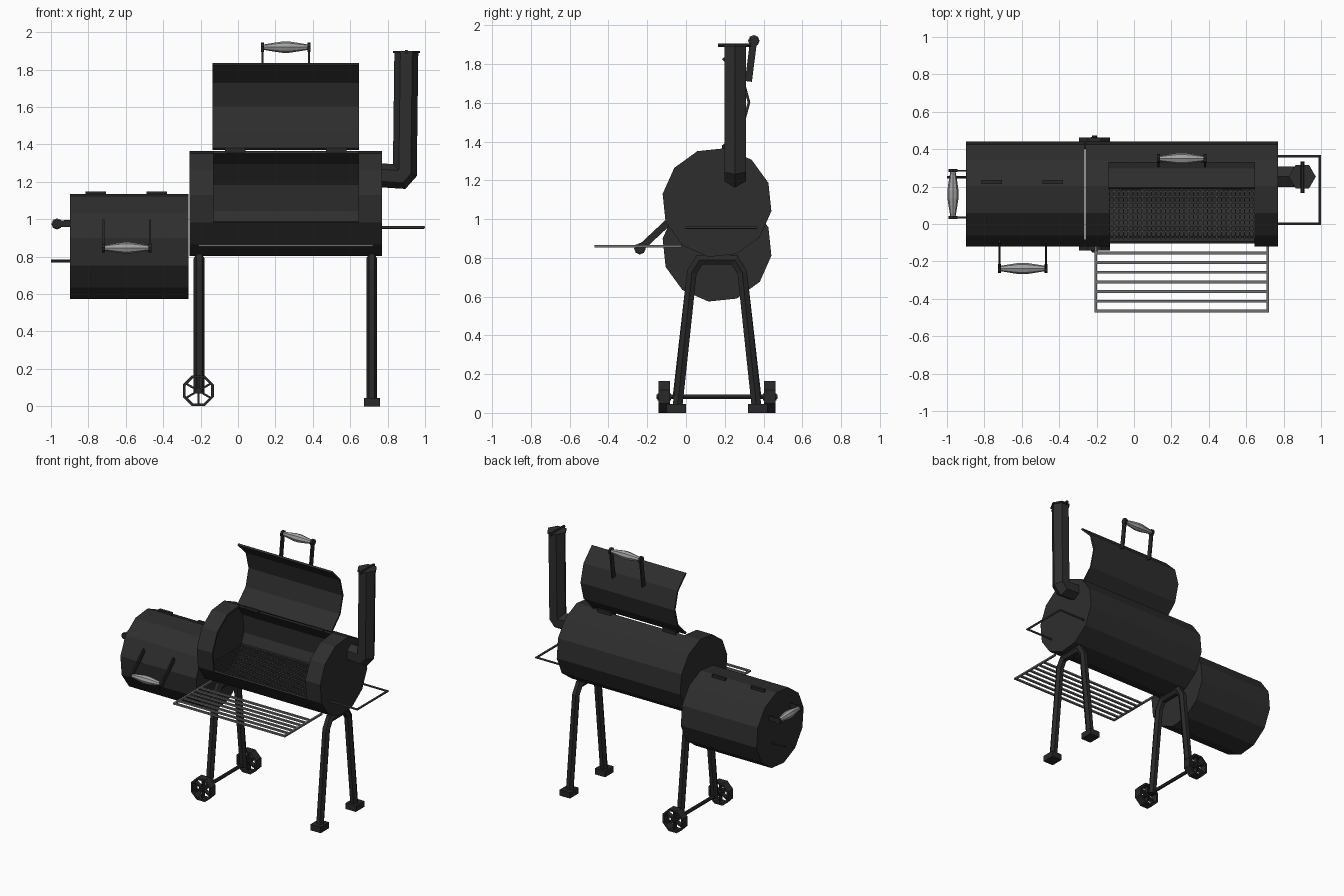
import bpy, bmesh
from math import cos, sin, pi, radians
from mathutils import Vector, Matrix

if "Cube" in bpy.data.objects:
    bpy.data.objects.remove(bpy.data.objects["Cube"])

def material(name, v):
    m = bpy.data.materials.new(name)
    m.diffuse_color = (v, v, v, 1)
    m.use_nodes = True
    m.node_tree.nodes["Principled BSDF"].inputs["Base Color"].default_value = m.diffuse_color
    return m

BLACK = material("black_steel", 0.027)
FRAME = material("frame_black", 0.021)
ROD = material("dark_rod", 0.06)
GRATE = material("grate_steel", 0.16)
GRIP = material("grip_grey", 0.36)
CY, R = 0.16, 0.284          # barrel axis y, radius

def finish(bm, name, mat):
    me = bpy.data.meshes.new(name)
    bm.to_mesh(me)
    bm.free()
    me.materials.append(mat)
    ob = bpy.data.objects.new(name, me)
    bpy.context.collection.objects.link(ob)
    return ob

def solidify(ob, t):
    m = ob.modifiers.new("thickness", 'SOLIDIFY')
    m.thickness, m.offset = t, -1

def add_box(bm, c, s):
    bmesh.ops.create_cube(bm, size=1, matrix=Matrix.Translation(c) @ Matrix.Diagonal((*s, 1)))

def box(name, c, s, mat):
    bm = bmesh.new()
    add_box(bm, c, s)
    return finish(bm, name, mat)

def add_tube(bm, path, r, n, start=0.0, up=(1, 0, 0), closed_ends=True):
    """Sweep an n-gon along a path with mitred corners; r may be one radius per point."""
    p = [Vector(q) for q in path]
    rad = r if isinstance(r, (list, tuple)) else [r] * len(p)
    d = (p[1] - p[0]).normalized()
    u = Vector(up)
    u = (u - d * u.dot(d)).normalized()
    w = d.cross(u)
    offs = [u * cos(start + 2 * pi * k / n) + w * sin(start + 2 * pi * k / n) for k in range(n)]
    rings = []
    for i, q in enumerate(p):
        if i:
            d = (q - p[i - 1]).normalized()
            nxt = (p[i + 1] - q).normalized() if i < len(p) - 1 else d
            nrm = (d + nxt).normalized()
            offs = [o - d * (o.dot(nrm) / d.dot(nrm)) for o in offs]
        rings.append([bm.verts.new(q + o * rad[i]) for o in offs])
    for a, b in zip(rings, rings[1:]):
        for k in range(n):
            bm.faces.new((a[k], a[(k + 1) % n], b[(k + 1) % n], b[k]))
    bm.faces.new(rings[0][::-1])
    bm.faces.new(rings[-1])

def tube(name, path, r, n, mat, **kw):
    bm = bmesh.new()
    add_tube(bm, path, r, n, **kw)
    return finish(bm, name, mat)

def drum(name, xs, cz, skip=()):
    """Twelve-sided closed drum; faces in the middle section listed in skip are left open."""
    bm = bmesh.new()
    ang = [radians(21 + 30 * k) for k in range(12)]
    rings = [[bm.verts.new((x, CY + R * cos(a), cz + R * sin(a))) for a in ang] for x in xs]
    for i in range(len(xs) - 1):
        for k in range(12):
            if i == 1 and k in skip:
                continue
            j = (k + 1) % 12
            bm.faces.new((rings[i][k], rings[i][j], rings[i + 1][j], rings[i + 1][k]))
    bm.faces.new(rings[0][::-1])
    bm.faces.new(rings[-1])
    return finish(bm, name, BLACK)

# cooking barrel with a four-facet opening, and the firebox
solidify(drum("cooking_barrel", [-0.26, -0.13, 0.645, 0.77], 1.085, range(2, 6)), 0.014)
drum("firebox", [-0.897, -0.265], 0.855)

# raised lid: four facets of the same curve, standing on the hinge
bm = bmesh.new()
rows = []
for k in range(5):
    a = radians(-60 + 30 * k)
    y, z = 0.06 + 0.272 * cos(a), 1.602 + 0.268 * sin(a)
    rows.append([bm.verts.new((x, y, z)) for x in (-0.135, 0.648)])
for a, b in zip(rows, rows[1:]):
    bm.faces.new((a[0], b[0], b[1], a[1]))
solidify(finish(bm, "lid", BLACK), 0.014)

# hinges
for i, x in enumerate((-0.015, 0.525)):
    box(f"lid_hinge_{i}", (x, 0.205, 1.37), (0.11, 0.04, 0.024), FRAME)
for i, x in enumerate((-0.76, -0.435)):
    box(f"firebox_hinge_{i}", (x, 0.225, 1.137), (0.11, 0.02, 0.02), FRAME)

# handles: two flat posts and a spindle grip
def handle(name, centre, axis, base, tip):
    c, ax = Vector(centre), Vector(axis)
    for s in (-1, 1):
        o = ax * (0.125 * s)
        bm = bmesh.new()
        a, b = Vector(base) + o, Vector(tip) + o
        d = (b - a).normalized()
        rot = Matrix((ax, d, ax.cross(d))).transposed().to_4x4()
        m = Matrix.Translation((a + b) / 2) @ rot @ Matrix.Diagonal((0.01, (b - a).length, 0.036, 1))
        bmesh.ops.create_cube(bm, size=1, matrix=m)
        add_tube(bm, [c + o - ax * 0.008, c + o + ax * 0.008], 0.025, 8, up=d)
        bmesh.ops.recalc_face_normals(bm, faces=bm.faces)
        finish(bm, f"{name}_post_{'left' if s < 0 else 'right'}", FRAME)
    ts = (-0.12, -0.06, -0.02, 0.02, 0.06, 0.12)
    tube(f"{name}_grip", [c + ax * t for t in ts], [0.014, 0.024, 0.03, 0.03, 0.024, 0.014], 8, GRIP,
         up=(0, 0, 1))

handle("lid_handle", (0.255, 0.35, 1.92), (1, 0, 0), (0.255, 0.322, 1.71), (0.255, 0.35, 1.93))
handle("firebox_door_handle", (-0.595, -0.238, 0.847), (1, 0, 0),
       (-0.595, -0.09, 0.985), (-0.595, -0.243, 0.842))
handle("firebox_end_handle", (-0.968, 0.16, 0.975), (0, 1, 0), (-0.89, 0.16, 0.978), (-0.975, 0.16, 0.975))
tube("damper_rod", [(-0.89, 0.25, 0.777), (-1.0, 0.25, 0.777)], 0.009, 6, FRAME, up=(0, 0, 1))

# chimney with elbow, cap and cap clip
tube("chimney", [(0.76, 0.253, 1.235), (0.868, 0.253, 1.228), (0.892, 0.253, 1.255), (0.9, 0.253, 1.895)],
     0.064, 6, BLACK, up=(0, 0, 1))
tube("chimney_cap", [(0.9, 0.253, 1.888), (0.9, 0.253, 1.9)], 0.072, 6, BLACK)
tube("chimney_cap_clip", [(0.9, 0.165, 1.896), (0.9, 0.335, 1.896)], 0.011, 6, FRAME)

# leg frames
for name, x, foot in (("left", -0.208, 0.07), ("right", 0.715, 0.02)):
    half = [(0.205, foot), (0.13, 0.725), (0.09, 0.79)]
    pts = [(x, CY - dy, z) for dy, z in half] + [(x, CY + dy, z) for dy, z in half[::-1]]
    tube(f"{name}_leg_frame", pts, 0.029, 6, FRAME)
for s, side in ((-1, "front"), (1, "back")):
    box(f"{side}_foot", (0.717, CY + 0.21 * s, 0.0225), (0.085, 0.1, 0.045), FRAME)

# octagonal spoked wheels and axle
WX, WZ = -0.212, 0.083
for s, side in ((-1, "front"), (1, "back")):
    bm = bmesh.new()
    y0 = CY + 0.272 * s
    prof = [(0.0895, -0.03), (0.0895, 0.03), (0.074, 0.03), (0.074, -0.03)]
    ring = []
    for k in range(8):
        a = radians(22.5 + 45 * k)
        ring.append([bm.verts.new((WX + r * cos(a), y0 + w, WZ + r * sin(a))) for r, w in prof])
    for k in range(8):
        a, b = ring[k], ring[(k + 1) % 8]
        for j in range(4):
            bm.faces.new((a[j], a[(j + 1) % 4], b[(j + 1) % 4], b[j]))
    for k in range(6):
        a = radians(30 + 60 * k)
        m = (Matrix.Translation((WX, y0, WZ)) @ Matrix.Rotation(-a, 4, 'Y')
             @ Matrix.Translation((0.042, 0, 0)) @ Matrix.Diagonal((0.075, 0.03, 0.011, 1)))
        bmesh.ops.create_cube(bm, size=1, matrix=m)
    add_tube(bm, [(WX, y0 - 0.034, WZ), (WX, y0 + 0.034, WZ)], 0.018, 8)
    bmesh.ops.recalc_face_normals(bm, faces=bm.faces)
    finish(bm, f"{side}_wheel", FRAME)
tube("axle", [(WX, CY - 0.312, WZ), (WX, CY + 0.312, WZ)], 0.013, 6, FRAME)

# slatted front shelf
bm = bmesh.new()
for k in range(7):
    add_box(bm, (0.255, -0.155 - 0.0516 * k, 0.86), (0.93, 0.015, 0.012))
for x in (-0.205, 0.715):
    add_box(bm, (x, -0.247, 0.86), (0.014, 0.45, 0.012))
finish(bm, "front_shelf", GRATE)

# cooking grate inside the barrel
bm = bmesh.new()
for k in range(16):
    add_box(bm, (0.255, -0.07 + 0.0307 * k, 0.972), (0.98, 0.007, 0.007))
for k in range(40):
    add_box(bm, (-0.23 + 0.0249 * k, CY, 0.968), (0.006, 0.48, 0.006))
finish(bm, "cooking_grate", ROD)

# side rail on the right end
tube("side_rail", [(0.765, 0.363, 0.957), (0.993, 0.363, 0.957), (0.993, 0.002, 0.957), (0.765, 0.002, 0.957)],
     0.008, 6, ROD, up=(0, 0, 1))
